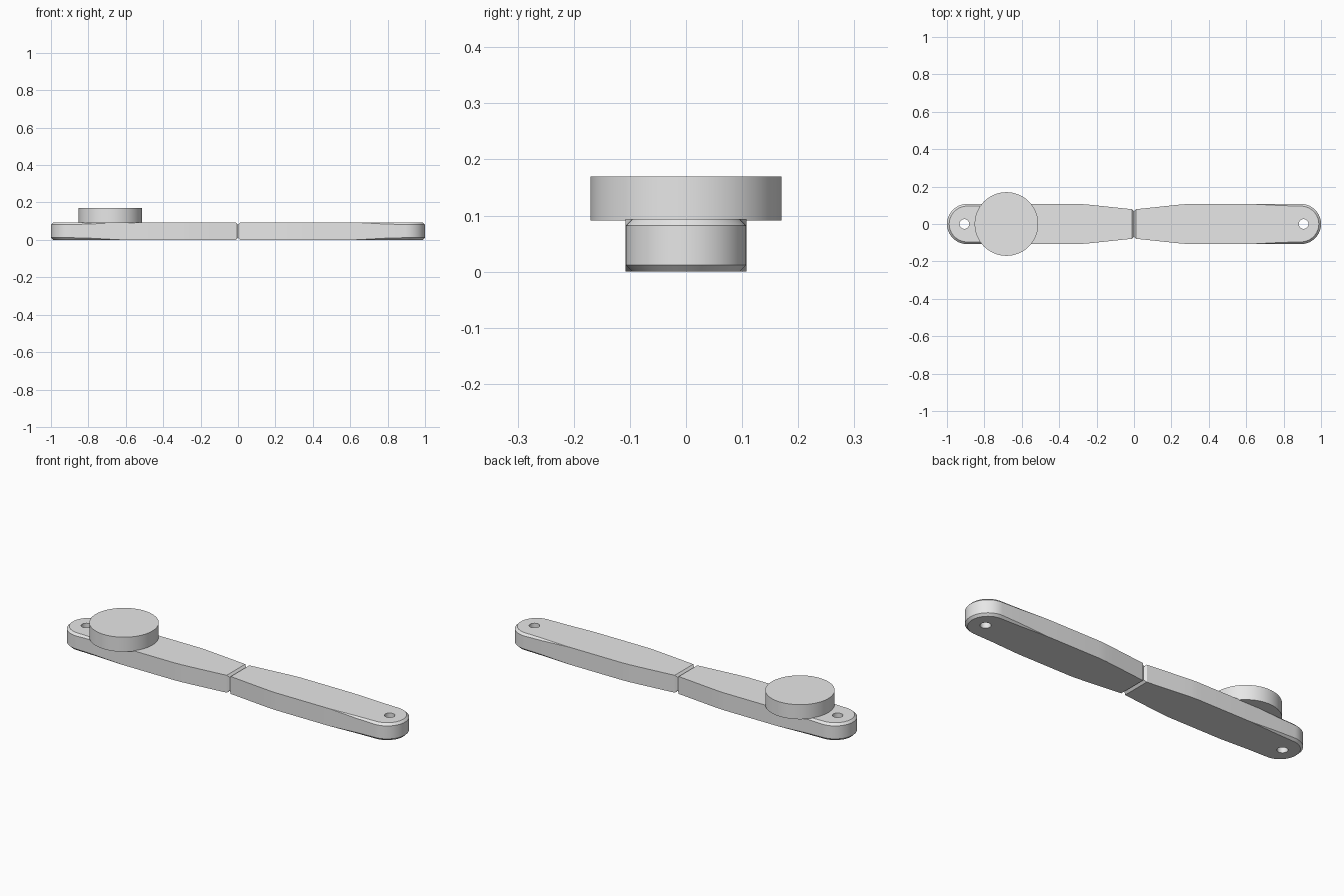
import bpy, bmesh, math

if "Cube" in bpy.data.objects:
    bpy.data.objects.remove(bpy.data.objects["Cube"])

H = 0.094          # bar thickness
R = 0.1075         # half width and end radius
CX = 1.0 - R       # centre of the rounded ends
GROOVE = 0.012     # half width and depth of the middle groove
CHAMFER = 0.012    # edge chamfer at the tips

grey = bpy.data.materials.new("grey")
grey.diffuse_color = (0.8, 0.8, 0.8, 1.0)
grey.use_nodes = True
grey.node_tree.nodes["Principled BSDF"].inputs["Base Color"].default_value = grey.diffuse_color


def finish(obj):
    obj.data.materials.clear()
    obj.data.materials.append(grey)
    bpy.ops.object.select_all(action='DESELECT')
    obj.select_set(True)
    bpy.context.view_layer.objects.active = obj
    bpy.ops.object.shade_smooth_by_angle(angle=math.radians(30))


def cylinder(name, x, radius, z0, z1, sides):
    bpy.ops.mesh.primitive_cylinder_add(
        vertices=sides, radius=radius, depth=z1 - z0,
        location=(x, 0, (z0 + z1) / 2))
    obj = bpy.context.object
    obj.name = name
    return obj


# half outline: narrow waist, straight side, round tip
side = [(GROOVE, 0.079), (0.2, 0.099), (0.26, 0.105), (0.3, R),
        (0.62, R), (0.7, R), (0.78, R)]
steps = 32
outline = [(x, -y) for x, y in side]
for i in range(steps + 1):
    a = -math.pi / 2 + math.pi * i / steps
    outline.append((CX + R * math.cos(a), R * math.sin(a)))
outline += [(x, y) for x, y in reversed(side)]


def inset(x, y):
    """Chamfer size and the outline point moved inwards by it."""
    c = CHAMFER * min(max((x - 0.62) / 0.22, 0), 1)
    cx = min(x, CX)
    k = 1 - c / math.hypot(x - cx, y)
    return c, cx + (x - cx) * k, y * k


def add_half(bm, sign):
    rings = [[], [], [], []]
    for x, y in outline:
        c, ix, iy = inset(x, y)
        for ring, co in zip(rings, ((ix, iy, 0), (x, y, c),
                                    (x, y, H - c), (ix, iy, H))):
            ring.append(bm.verts.new((sign * co[0], co[1], co[2])))
    # chamfers and walls, skipping where the chamfer fades to nothing
    for k in range(3):
        for j in range(len(outline) - 1):
            bm.faces.new((rings[k][j], rings[k][j + 1],
                          rings[k + 1][j + 1], rings[k + 1][j]))
    bm.faces.new(rings[0])
    bm.faces.new(rings[3])
    # sloping faces down into the middle groove
    rim = [rings[0][0], rings[0][-1], rings[3][-1], rings[3][0]]
    core = []
    for v in rim:
        y = math.copysign(abs(v.co.y) - GROOVE * 0.8, v.co.y)
        z = GROOVE if v.co.z < H / 2 else H - GROOVE
        core.append(bm.verts.new((0, y, z)))
    for j in range(4):
        n = (j + 1) % 4
        bm.faces.new((rim[j], rim[n], core[n], core[j]))


# handle bar
bm = bmesh.new()
add_half(bm, 1)
add_half(bm, -1)
bmesh.ops.remove_doubles(bm, verts=bm.verts, dist=0.0001)
bmesh.ops.recalc_face_normals(bm, faces=bm.faces)
mesh = bpy.data.meshes.new("handle_bar")
bm.to_mesh(mesh)
bm.free()
bar = bpy.data.objects.new("handle_bar", mesh)
bpy.context.collection.objects.link(bar)

# through holes near both tips
for sign in (-1, 1):
    cutter = cylinder("hole_cutter", sign * 0.907, 0.026, -0.05, H + 0.05, 32)
    cutter.hide_render = True
    mod = bar.modifiers.new("hole", 'BOOLEAN')
    mod.operation = 'DIFFERENCE'
    mod.solver = 'EXACT'
    mod.object = cutter
    bpy.context.view_layer.objects.active = bar
    bpy.ops.object.modifier_apply(modifier=mod.name)
    bpy.data.objects.remove(cutter)
finish(bar)

# round knob
finish(cylinder("round_knob", -0.682, 0.17, 0.091, 0.17, 96))
